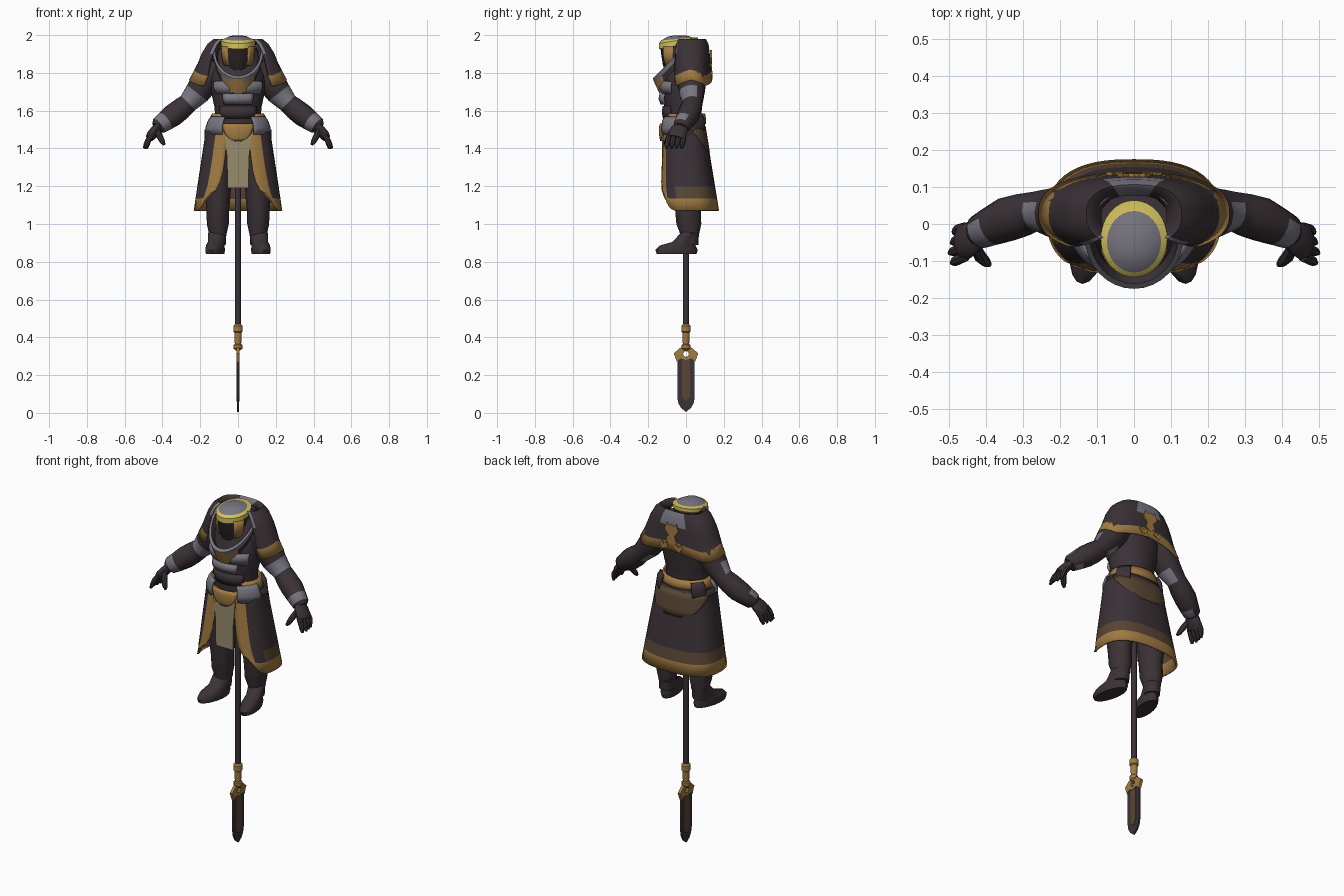
import bpy, bmesh
from math import sin, cos, pi, radians, asin
from mathutils import Vector

if "Cube" in bpy.data.objects:
    bpy.data.objects.remove(bpy.data.objects["Cube"])


def material(name, *rgb):
    m = bpy.data.materials.new(name)
    m.use_nodes = True
    m.diffuse_color = (*rgb, 1)
    m.node_tree.nodes["Principled BSDF"].inputs["Base Color"].default_value = (*rgb, 1)
    return m


MATS = [material("dark cloth", .043, .031, .037), material("bronze", .36, .20, .055),
        material("bright gold", .66, .54, .11), material("grey plate", .19, .18, .22),
        material("dark brown", .10, .06, .035), material("khaki", .31, .265, .155),
        material("face shadow", .022, .016, .018)]
DARK, BRONZE, GOLD, GREY, BROWN, KHAKI, SHADOW = range(7)
made = []


def finish(name, bm, mirror=False, thick=0):
    bmesh.ops.recalc_face_normals(bm, faces=bm.faces)
    me = bpy.data.meshes.new(name)
    bm.to_mesh(me)
    bm.free()
    for m in MATS:
        me.materials.append(m)
    ob = bpy.data.objects.new(name, me)
    bpy.context.collection.objects.link(ob)
    if thick:
        mod = ob.modifiers.new("thickness", "SOLIDIFY")
        mod.thickness, mod.offset = thick, 0
    if mirror:
        ob.modifiers.new("mirror", "MIRROR").use_mirror_merge = bool(thick)
    made.append(ob)
    return ob


def skin(bm, rings, paint, closed):
    """Join rings of points with quads; paint(row, t, centre) gives the colour."""
    rows = [[bm.verts.new(p) for p in r] for r in rings]
    n = len(rows[0])
    for i, (a, b) in enumerate(zip(rows, rows[1:])):
        for j in range(n if closed else n - 1):
            k = (j + 1) % n
            f = bm.faces.new((a[j], a[k], b[k], b[j]))
            f.material_index = paint(i, (j + .5) / (n if closed else n - 1),
                                     f.calc_center_median()) if callable(paint) else paint
    if closed:
        for r, i in ((rows[0], 0), (rows[-1], len(rows) - 2)):
            f = bm.faces.new(r)
            f.material_index = paint(i, 0, f.calc_center_median()) if callable(paint) else paint


def wrap(name, rows, paint, arc=None, n=24, power=2, cx=0, warp=None, **kw):
    """Rows of (z, centre y, x radius, y radius); angle runs from the front."""
    rings = []
    for i, (z, cy, rx, ry) in enumerate(rows):
        a0, a1 = (0, 2 * pi) if arc is None else arc(i) if callable(arc) else map(radians, arc)
        ring = []
        for j in range(n if arc is None else n + 1):
            t = j / n
            a = a0 + (a1 - a0) * t
            s, c = [(1 if v > 0 else -1) * abs(v) ** (2 / power) for v in (sin(a), cos(a))]
            p = Vector((cx + rx * s, cy - ry * c, z))
            ring.append(warp(p, t, i) if warp else p)
        rings.append(ring)
    bm = bmesh.new()
    skin(bm, rings, paint, arc is None)
    return finish(name, bm, **kw)


def limb(name, path, paint, n=14, flat=1, **kw):
    """Tube along (x, y, z, radius) points."""
    pts = [Vector(p[:3]) for p in path]
    rings = []
    for i, p in enumerate(pts):
        d = (pts[min(i + 1, len(pts) - 1)] - pts[max(i - 1, 0)]).normalized()
        u = d.cross(Vector((0, 1, 0))).normalized()
        w = d.cross(u)
        r = path[i][3]
        rings.append([p + u * cos(2 * pi * j / n) * r * flat + w * sin(2 * pi * j / n) * r
                      for j in range(n)])
    bm = bmesh.new()
    skin(bm, rings, paint, True)
    return finish(name, bm, **kw)


def plate(name, outline, depth, thick, mat, side=False, mirror=False):
    """Flat outline extruded along y, or along x when side is set."""
    bm = bmesh.new()
    place = (lambda u, z, d: (d, u, z)) if side else (lambda u, z, d: (u, d, z))
    f = bm.faces.new([bm.verts.new(place(u, z, depth - thick / 2)) for u, z in outline])
    out = bmesh.ops.extrude_face_region(bm, geom=[f])
    step = Vector(place(0, 0, thick))
    for v in out["geom"]:
        if isinstance(v, bmesh.types.BMVert):
            v.co += step
    for f in bm.faces:
        f.material_index = mat
    return finish(name, bm, mirror=mirror)


def both(outline):
    return outline + [(-u, z) for u, z in reversed(outline) if u]


# Spear
limb("spear_shaft", [(0, 0, .44, .016), (0, 0, 1.5, .016)], DARK, n=10)
limb("spear_socket", [(0, 0, z, r) for z, r in ((.33, .012), (.34, .023), (.36, .023), (.365, .017),
     (.425, .019), (.43, .025), (.46, .025), (.47, .016))], BRONZE, n=12)
plate("spear_blade", both([(0, .005), (.025, .025), (.04, .05), (.046, .08), (.046, .27), (.03, .29)]),
      0, .010, DARK, side=True)
plate("blade_inlay", both([(0, .06), (.022, .085), (.022, .28)]), 0, .014, BROWN, side=True)
guard = [(0, .345), (.03, .345), (.065, .315), (.048, .27), (.03, .288), (0, .28), (0, .296),
         (.011, .301), (.016, .312), (.011, .323), (0, .328)]
for s in (-1, 1):
    plate("spear_guard", [(s * u, z) for u, z in guard], 0, .017, BRONZE, side=True)

# Legs and boots
wrap("leg", [(1.5, -.005, .07, .085), (1.3, 0, .072, .08), (1.15, .01, .068, .075), (1.08, .01, .06, .068),
     (1.0, .015, .058, .066), (.94, .02, .045, .048), (.89, .02, .042, .045)], DARK, cx=.107, n=16, mirror=True)
wrap("boot", [(.84, -.05, .046, .105), (.862, -.05, .05, .112), (.885, -.045, .047, .096),
     (.905, -.01, .044, .062), (.95, .02, .049, .05), (.96, .02, .042, .044)], DARK, cx=.11, n=18, mirror=True,
     warp=lambda p, t, i: p + Vector((-.16 * (p.y - .02), 0, 0)))

# Torso with armoured chest
wrap("torso", [(1.4, -.01, .12, .09), (1.5, -.01, .135, .1), (1.56, -.015, .12, .095), (1.62, -.015, .125, .1),
     (1.7, -.015, .142, .115), (1.78, -.01, .145, .12), (1.86, .01, .13, .1), (1.93, .02, .1, .08)], DARK)
for nm, arc, lo, hi in (("breastplate", (18, 58), 1.69, 1.755), ("midriff_plate", (-32, 32), 1.635, 1.69)):
    wrap(nm, [(lo, -.015, .136, .113), ((lo + hi) / 2, -.015, .148, .125), (hi, -.01, .148, .124)], GREY,
         arc=arc, n=8, thick=.012, mirror=nm == "breastplate")
wrap("belly_plate", [(1.56, -.015, .122, .102), (1.59, -.015, .126, .108), (1.625, -.015, .124, .104)],
     DARK, arc=(-50, 50), n=10, thick=.01)
wrap("belt", [(1.53, -.01, .14, .11), (1.55, -.01, .14, .112), (1.585, -.01, .132, .106)], BRONZE,
     arc=(40, 320), thick=.01)
wrap("hip_plate", [(1.475, -.012, .165, .125), (1.51, -.012, .168, .13), (1.545, -.012, .155, .125),
     (1.565, -.012, .14, .115)], GREY, arc=(30, 82), n=8, thick=.014, mirror=True)
wrap("hip_pouch", [(1.485, -.01, .16, .118), (1.51, -.01, .166, .128), (1.55, -.01, .158, .128),
     (1.575, -.01, .142, .116)], DARK, arc=(112, 142), n=6, thick=.02, mirror=True)

# Long coat, open at the front
steps = (0, .12, .24, .4, .56, .72, .86, 1)


def coat_row(f, grow=0):
    front, back = -.115 - .025 * f, .095 + .075 * f
    return 1.53 - .46 * f, (front + back) / 2, .16 + .07 * f + grow, (back - front) / 2 + grow


def coat_arc(i):
    f = steps[i]
    inner = .05 + .045 * f + .07 * f ** 6
    return asin((inner / coat_row(f)[2]) ** 1.3), pi


def coat_paint(i, t, c):
    if i == 6 or t < .15:
        return BRONZE
    return BROWN if i == 5 and t > .3 else DARK


wrap("coat_skirt", [coat_row(f) for f in steps], coat_paint, arc=coat_arc, n=20, power=2.6, thick=.01, mirror=True,
     warp=lambda p, t, i: p + Vector((0, 0, .07 * steps[i] ** 3 * max(0, 1 - t / .22) ** 2)))
spread = (80, 72, 56, 40, 10)
wrap("coat_back_patch", [coat_row(.03 + .075 * k, .005) for k in range(5)], BROWN, n=16, power=2.6, thick=.004,
     arc=lambda i: (pi - radians(spread[i]), pi + radians(spread[i])))
plate("front_tabard", both([(.055, 1.19), (.058, 1.35), (.07, 1.47)]), -.122, .009, KHAKI)
lip = (6, 20, 29, 34, 37)
wrap("belt_buckle", [(1.44, -.012, .13, .118), (1.455, -.012, .135, .122), (1.48, -.012, .14, .126),
     (1.51, -.012, .14, .126), (1.53, -.012, .138, .12)], BRONZE, n=12, thick=.012,
     arc=lambda i: (-radians(lip[i]), radians(lip[i])))

# Arms and hands
def arm_paint(i, t, c):
    return GREY if i in (2, 6) and .1 < (t + .2) % 1 < .85 else DARK


limb("arm", [(.10, .02, 1.84, .07), (.165, .03, 1.77, .078), (.215, .03, 1.695, .068), (.265, .035, 1.64, .053),
     (.30, .025, 1.61, .058), (.345, .012, 1.575, .06), (.385, -.006, 1.545, .053), (.42, -.022, 1.52, .046),
     (.43, -.026, 1.51, .032)], arm_paint, mirror=True)
limb("palm", [(.415, -.02, 1.525, .034), (.435, -.035, 1.50, .046), (.458, -.05, 1.47, .049),
     (.468, -.055, 1.455, .04)], DARK, n=12, flat=.55, mirror=True)
for k in range(4):
    y = -.093 + .027 * k
    limb("finger", [(.455, y + .004, 1.475, .013), (.474, y - .003, 1.445, .015),
         (.488 - .004 * abs(k - 1), y - .008, 1.42, .013), (.497 - .006 * abs(k - 1), y - .012, 1.40, .007)],
         DARK, n=8, mirror=True)
limb("thumb", [(.43, -.06, 1.50, .015), (.415, -.088, 1.465, .017), (.40, -.103, 1.435, .014),
     (.39, -.11, 1.42, .007)], DARK, n=8, mirror=True)

# Shoulder mantle with trimmed hem and back panel
def mantle_paint(i, t, c):
    if i == 5:
        return BRONZE
    return GREY if i < 3 and (t > .85 or t < .06) else DARK


wrap("mantle", [(1.955, .02, .09, .06), (1.975, .025, .128, .08), (1.95, .025, .158, .09), (1.90, .025, .188, .096),
     (1.85, .025, .208, .1), (1.785, .026, .226, .102), (1.732, .03, .254, .104)], mantle_paint, arc=(40, 180),
     n=20, power=2.5, thick=.01, mirror=True,
     warp=lambda p, t, i: p + Vector((0, 0, (i > 4) * .03 * max(0, 1 - abs(t - .35) / .3, 3 * t - 2))))
plate("back_emblem", both([(0, 1.80), (.03, 1.82), (.02, 1.85), (.045, 1.88), (.03, 1.92), (.015, 1.905), (0, 1.915)]),
      .132, .009, BRONZE)
plate("back_emblem_wing", [(.02, 1.785), (.055, 1.765), (.075, 1.795), (.06, 1.81), (.05, 1.79), (.03, 1.81)],
      .136, .009, BRONZE, mirror=True)

# Standing collar sloping down to the front, with a painted clasp
def collar_paint(i, t, c):
    if c.y < -.08 and i < 2 and abs(c.x) < (.075, .035)[i]:
        return BRONZE
    return GREY if i in (1, 2) else DARK


wrap("collar", [(1.85, -.025, .108, .115), (1.935, -.03, .126, .137), (1.965, -.033, .133, .142),
     (1.965, -.033, .120, .128), (1.88, -.022, .09, .1)], collar_paint, n=32,
     warp=lambda p, t, i: p + Vector((0, 0, min(0, p.y - .02))))

# Helmeted head
def head_paint(i, t, c):
    if i < 3:
        return SHADOW if min(t, 1 - t) < .1 else DARK
    return GOLD if i < 6 else GREY


wrap("head", [(1.79, -.045, .045, .06), (1.85, -.045, .07, .078), (1.9, -.042, .08, .088), (1.946, -.04, .082, .095),
     (1.95, -.04, .09, .104), (1.974, -.04, .09, .104), (1.982, -.048, .073, .083), (1.995, -.046, .045, .052),
     (1.999, -.043, .015, .018)], head_paint, n=32,
     warp=lambda p, t, i: p + Vector((0, 0, .2 * (p.y + .025) * max(0, 1 - abs(i - 4) / 4))))
wrap("cheek_guard", [(1.84, -.045, .076, .082), (1.89, -.043, .085, .094), (1.94, -.04, .088, .1)], BRONZE,
     arc=(38, 75), n=5, thick=.01, mirror=True)

# Smooth shading with sharp edges kept
bpy.ops.object.select_all(action="DESELECT")
for ob in made:
    ob.select_set(True)
bpy.context.view_layer.objects.active = made[0]
bpy.ops.object.shade_smooth_by_angle(angle=radians(40))
